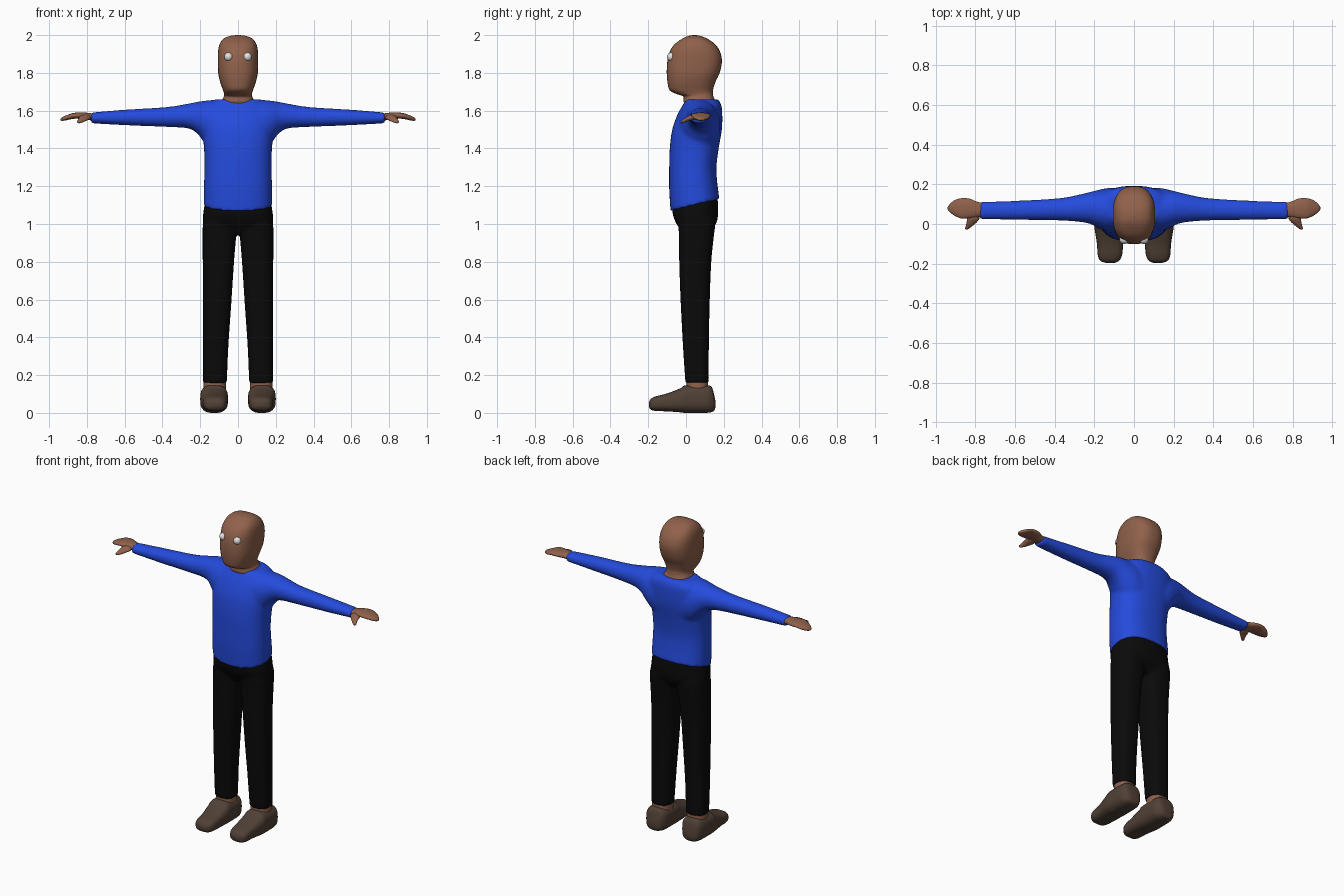
import bpy, bmesh, math
from mathutils import Vector


def material(name, rgb):
    m = bpy.data.materials.new(name)
    m.diffuse_color = (*rgb, 1)
    return m


SKIN = material("brown skin", (0.28, 0.12, 0.07))
BLUE = material("blue cloth", (0.018, 0.07, 0.72))
BLACK = material("black cloth", (0.003, 0.003, 0.003))
LEATHER = material("dark brown leather", (0.08, 0.052, 0.036))
WHITE = material("eye white", (0.75, 0.75, 0.75))


def spline(rows, steps):
    """Smooth the list of section rows with a Catmull-Rom curve."""
    rows = [Vector(tuple(r) + (0,) * (6 - len(r))) for r in rows]
    out = []
    for i in range(len(rows) - 1):
        a, b, c, d = rows[max(i - 1, 0)], rows[i], rows[i + 1], rows[min(i + 2, len(rows) - 1)]
        for s in range(steps):
            t = s / steps
            out.append(0.5 * (2 * b + (c - a) * t + (2 * a - 5 * b + 4 * c - d) * t * t
                              + (3 * b - a - 3 * c + d) * t ** 3))
    return out + [rows[-1]]


def loft(bm, axis, rows, power=2.4, side=1, n=40, steps=5):
    """Rounded sections along an axis: (position, u low, u high, v low, v high, tilt)."""
    rings = []
    for p, u0, u1, v0, v1, tilt in spline(rows, steps):
        ring = []
        for k in range(n):
            a = 2 * math.pi * k / n
            c, s = math.cos(a), math.sin(a)
            u = (u0 + u1) / 2 + (u1 - u0) / 2 * math.copysign(abs(c) ** (2 / power), c)
            dv = (v1 - v0) / 2 * math.copysign(abs(s) ** (2 / power), s)
            v, q = (v0 + v1) / 2 + dv, p + tilt * dv
            x, y, z = {'x': (q, u, v), 'y': (u, q, v), 'z': (u, v, q)}[axis]
            ring.append(bm.verts.new((x * side, y, z)))
        rings.append(ring)
    for r, s in zip(rings, rings[1:]):
        for k in range(n):
            bm.faces.new((r[k], r[k - 1], s[k - 1], s[k]))
    bm.faces.new(rings[0])
    bm.faces.new(rings[-1])


def finish(name, bm, mat, fuse=False):
    bmesh.ops.recalc_face_normals(bm, faces=bm.faces)
    for f in bm.faces:
        f.smooth = True
    me = bpy.data.meshes.new(name)
    bm.to_mesh(me)
    bm.free()
    me.materials.append(mat)
    ob = bpy.data.objects.new(name, me)
    bpy.context.collection.objects.link(ob)
    if fuse:  # blend overlapping volumes into one soft skin
        r = ob.modifiers.new("fuse", 'REMESH')
        r.mode, r.voxel_size, r.use_smooth_shade = 'VOXEL', 0.009, True
        s = ob.modifiers.new("soften", 'SMOOTH')
        s.factor, s.iterations = 0.5, 8
    return ob


# head and neck
bm = bmesh.new()
loft(bm, 'z', [
    (1.60, -.09, .09, .01, .15), (1.645, -.088, .088, -.012, .155), (1.675, -.075, .075, -.015, .145),
    (1.69, -.074, .074, -.055, .143), (1.71, -.08, .08, -.088, .143), (1.75, -.094, .094, -.098, .155),
    (1.80, -.105, .105, -.102, .178), (1.86, -.107, .107, -.099, .19), (1.91, -.106, .106, -.087, .181),
    (1.95, -.098, .098, -.062, .156), (1.98, -.078, .078, -.022, .115), (1.995, -.045, .045, .01, .078),
    (2.0, -.008, .008, .036, .052)], 2.5)
finish("head", bm, SKIN)

# shirt: torso with two sleeves fused on
bm = bmesh.new()
loft(bm, 'z', [
    (1.10, -.181, .181, -.082, .177, .25), (1.2, -.18, .18, -.089, .166, .12), (1.3, -.178, .178, -.089, .161),
    (1.4, -.18, .18, -.086, .173), (1.5, -.19, .19, -.073, .19), (1.58, -.19, .19, -.045, .192),
    (1.63, -.17, .17, -.017, .187), (1.66, -.12, .12, .0, .17)])
for side in (1, -1):
    loft(bm, 'x', [
        (0, -.04, .18, 1.33, 1.655), (.12, -.04, .182, 1.38, 1.657), (.18, -.02, .172, 1.435, 1.652),
        (.22, 0, .162, 1.483, 1.646), (.27, .01, .15, 1.507, 1.636), (.38, .018, .13, 1.514, 1.619),
        (.6, .021, .117, 1.523, 1.605), (.778, .025, .112, 1.533, 1.59)], 2.1, side)
finish("shirt", bm, BLUE, True)

# trousers: hips with two legs fused on
bm = bmesh.new()
loft(bm, 'z', [
    (.945, -.16, .16, -.01, .12), (1.0, -.185, .185, -.05, .158), (1.05, -.185, .185, -.07, .17),
    (1.12, -.174, .174, -.072, .168, .2)])
for side in (1, -1):
    loft(bm, 'z', [
        (.155, .059, .187, -.003, .121), (.35, .051, .187, -.016, .121), (.6, .034, .187, -.029, .126),
        (.8, .021, .187, -.036, .134), (.93, .01, .187, -.037, .147), (1.0, .005, .186, -.04, .155),
        (1.06, .01, .17, -.03, .15)], 2.5, side)
finish("trousers", bm, BLACK, True)

for side, label in ((1, "left"), (-1, "right")):
    # hand
    bm = bmesh.new()
    loft(bm, 'x', [
        (.74, .04, .10, 1.545, 1.58), (.79, .035, .112, 1.55, 1.588), (.83, .03, .128, 1.556, 1.59),
        (.87, .028, .13, 1.557, 1.588), (.905, .042, .12, 1.55, 1.577), (.93, .06, .1, 1.546, 1.566),
        (.94, .074, .084, 1.55, 1.556)], 2.2, side, 24)
    finish(label + "_hand", bm, SKIN)
    # thumb
    bm = bmesh.new()
    loft(bm, 'y', [
        (.065, .79, .83, 1.558, 1.58), (.03, .78, .842, 1.549, 1.578), (.01, .792, .844, 1.544, 1.57),
        (-.01, .815, .849, 1.536, 1.557), (-.023, .832, .853, 1.533, 1.547),
        (-.028, .84, .848, 1.536, 1.541)], 2, side, 16)
    finish(label + "_thumb", bm, SKIN)
    # ankle
    bm = bmesh.new()
    loft(bm, 'z', [(.10, .064, .184, .003, .118), (.17, .064, .182, .003, .117)], 2.4, side)
    finish(label + "_ankle", bm, SKIN)
    # shoe
    bm = bmesh.new()
    loft(bm, 'y', [
        (.156, .1, .15, .03, .06), (.15, .083, .172, .013, .092), (.135, .068, .187, .004, .138),
        (.1, .055, .198, 0, .147), (.0, .053, .2, 0, .146), (-.03, .053, .198, .003, .13),
        (-.1, .055, .187, .008, .103), (-.155, .06, .183, .01, .089), (-.185, .074, .17, .016, .076),
        (-.197, .1, .14, .032, .055)], 2.8, side)
    finish(label + "_shoe", bm, LEATHER)
    # eye
    bm = bmesh.new()
    bmesh.ops.create_uvsphere(bm, u_segments=20, v_segments=12, radius=.023)
    bmesh.ops.translate(bm, verts=bm.verts, vec=(.05 * side, -.078, 1.885))
    finish(label + "_eye", bm, WHITE)
